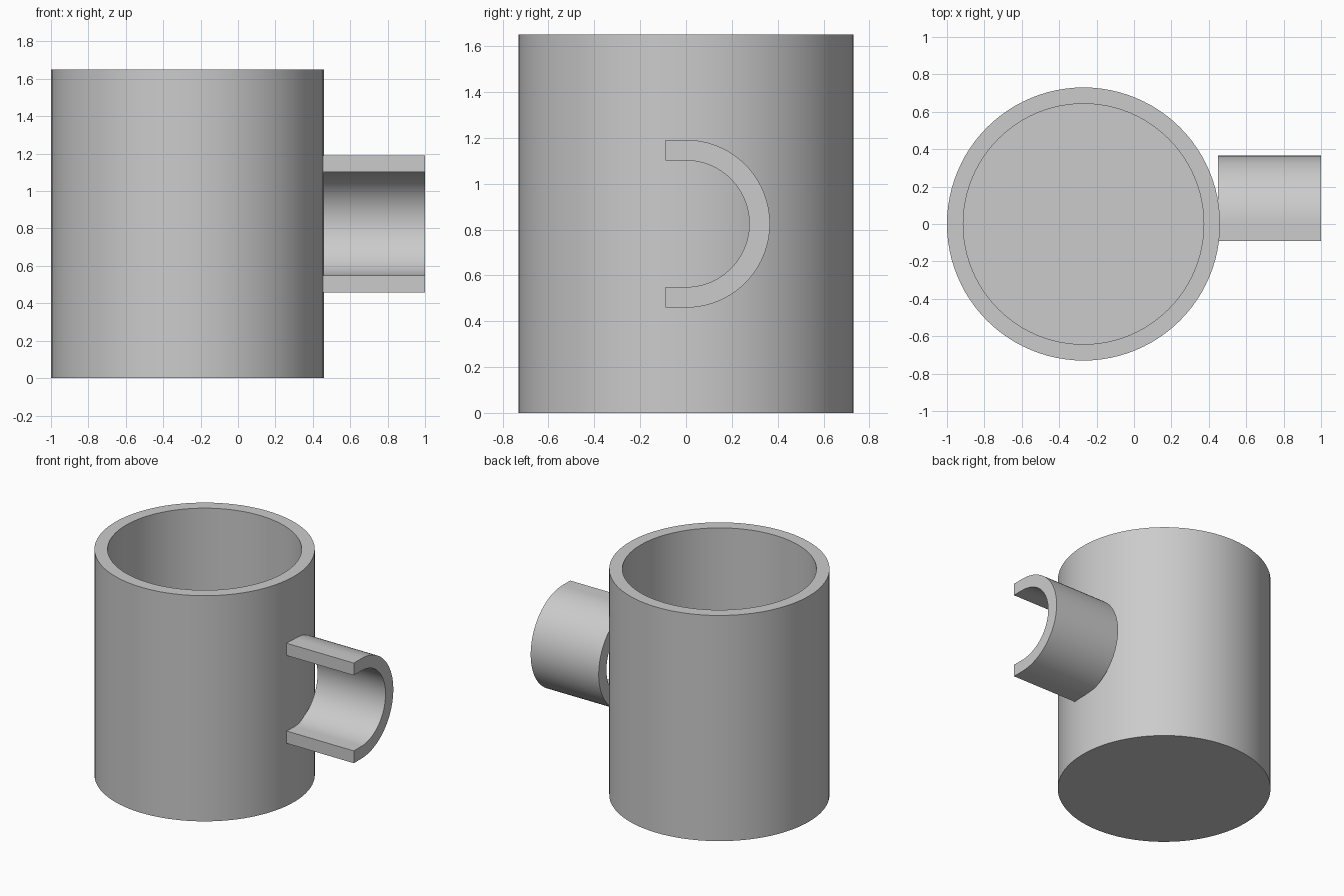
import bpy, bmesh, math
from mathutils import Vector

cube = bpy.data.objects.get("Cube")
if cube:
    bpy.data.objects.remove(cube, do_unlink=True)

# Single plain grey
grey = bpy.data.materials.new("plain_grey")
grey.use_nodes = True
COLOR = (0.6, 0.6, 0.6, 1)
grey.diffuse_color = COLOR
grey.node_tree.nodes["Principled BSDF"].inputs["Base Color"].default_value = COLOR

CUP_X, CUP_R, CUP_H, WALL = -0.27, 0.73, 1.65, 0.09
HANDLE_R, HANDLE_START, HANDLE_END = 0.366, 0.45, 1.0


def finish(name, bm):
    """Turn a bmesh into a smooth object with sharp rims."""
    bmesh.ops.recalc_face_normals(bm, faces=bm.faces[:])
    mesh = bpy.data.meshes.new(name)
    bm.to_mesh(mesh)
    bm.free()
    mesh.materials.append(grey)
    obj = bpy.data.objects.new(name, mesh)
    bpy.context.collection.objects.link(obj)
    bpy.ops.object.select_all(action='DESELECT')
    obj.select_set(True)
    bpy.context.view_layer.objects.active = obj
    bpy.ops.object.shade_smooth_by_angle(angle=math.radians(30))
    return obj


def ring(bm, radius, z, sides=96):
    angles = (math.tau * i / sides for i in range(sides))
    return [bm.verts.new((radius * math.cos(a), radius * math.sin(a), z)) for a in angles]


# Cup body: outer wall, rim, inner wall and floor
bm = bmesh.new()
inner = CUP_R - WALL + 0.003
rings = [ring(bm, r, z) for r, z in
         ((CUP_R, 0), (CUP_R, CUP_H), (inner, CUP_H), (inner, WALL))]
for a, b in zip(rings, rings[1:]):
    for i in range(len(a)):
        j = (i + 1) % len(a)
        bm.faces.new((a[i], a[j], b[j], b[i]))
bm.faces.new(rings[0])
bm.faces.new(rings[-1])
cup = finish("cup_body", bm)
cup.location.x = CUP_X


# Handle: half-ring with short straight ends, extruded sideways
def half_ring(radius, steps=48):
    arc = [(radius * math.cos(a), radius * math.sin(a))
           for a in (math.pi * (0.5 - i / steps) for i in range(steps + 1))]
    return [(-WALL, radius)] + arc + [(-WALL, -radius)]


bm = bmesh.new()
pairs = []
for outer_pt, inner_pt in zip(half_ring(HANDLE_R), half_ring(HANDLE_R - WALL)):
    pairs.append([bm.verts.new((HANDLE_START, y, z)) for y, z in (outer_pt, inner_pt)])
for a, b in zip(pairs, pairs[1:]):
    bm.faces.new((a[0], b[0], b[1], a[1]))
result = bmesh.ops.extrude_face_region(bm, geom=bm.faces[:], use_keep_orig=True)
moved = [v for v in result["geom"] if isinstance(v, bmesh.types.BMVert)]
bmesh.ops.translate(bm, verts=moved, vec=Vector((HANDLE_END - HANDLE_START, 0, 0)))
handle = finish("handle", bm)
handle.location.z = CUP_H / 2
